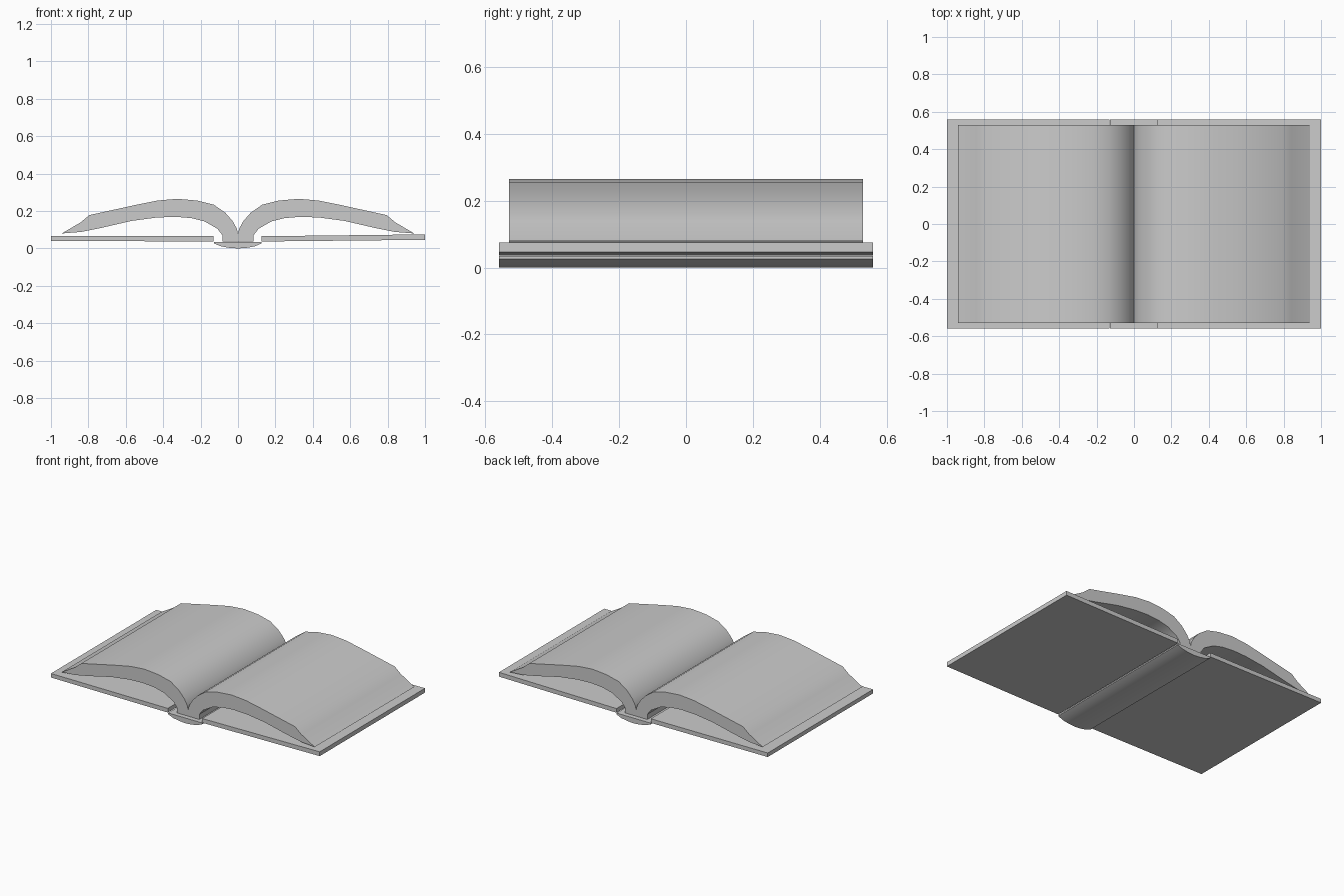
import bpy, bmesh, math

if "Cube" in bpy.data.objects:
    bpy.data.objects.remove(bpy.data.objects["Cube"])


def extrude_profile(name, points, half_depth, smooth=False):
    """Closed x-z outline extruded along y, centred on y = 0."""
    bm = bmesh.new()
    face = bm.faces.new([bm.verts.new((x, -half_depth, z)) for x, z in points])
    moved = bmesh.ops.extrude_face_region(bm, geom=[face], use_keep_orig=True)["geom"]
    verts = [g for g in moved if isinstance(g, bmesh.types.BMVert)]
    bmesh.ops.translate(bm, verts=verts, vec=(0, 2 * half_depth, 0))
    bmesh.ops.recalc_face_normals(bm, faces=bm.faces[:])
    mesh = bpy.data.meshes.new(name)
    bm.to_mesh(mesh)
    bm.free()
    obj = bpy.data.objects.new(name, mesh)
    bpy.context.collection.objects.link(obj)
    if smooth:
        bpy.ops.object.select_all(action='DESELECT')
        obj.select_set(True)
        bpy.context.view_layer.objects.active = obj
        bpy.ops.object.shade_smooth_by_angle(angle=math.radians(30))
    return obj


COVER_Y, PAGE_Y = 0.56, 0.53

# Hard covers: the right one lifts slightly at its outer edge
extrude_profile("left_cover", [(-1, 0.04), (-0.13, 0.037), (-0.13, 0.065), (-1, 0.067)], COVER_Y)
extrude_profile("right_cover", [(0.125, 0.037), (1, 0.046), (1, 0.075), (0.125, 0.065)], COVER_Y)

# Curved spine, flat on top
arc = [(-0.128, 0.026), (-0.09, 0.011), (-0.045, 0.003), (0, 0),
       (0.045, 0.003), (0.09, 0.011), (0.125, 0.026)]
extrude_profile("spine", arc + [(0.125, 0.035), (-0.128, 0.035)], COVER_Y, smooth=True)

# Open page block: right-hand outline from gutter to fore edge and back under, then mirrored
top = [(0.006, 0.105), (0.028, 0.145), (0.067, 0.19), (0.13, 0.234),
       (0.22, 0.256), (0.325, 0.265), (0.43, 0.256), (0.54, 0.234), (0.795, 0.178)]
fore_edge = [(0.84, 0.14), (0.942, 0.08)]
under = [(0.84, 0.088), (0.73, 0.11), (0.57, 0.147), (0.435, 0.165), (0.335, 0.169),
         (0.25, 0.162), (0.18, 0.145), (0.11, 0.105), (0.083, 0.07), (0.083, 0.036)]
right = top + fore_edge + under
left = [(-x, z) for x, z in reversed(right)]
extrude_profile("pages", [(0, 0.075)] + right + left, PAGE_Y, smooth=True)
